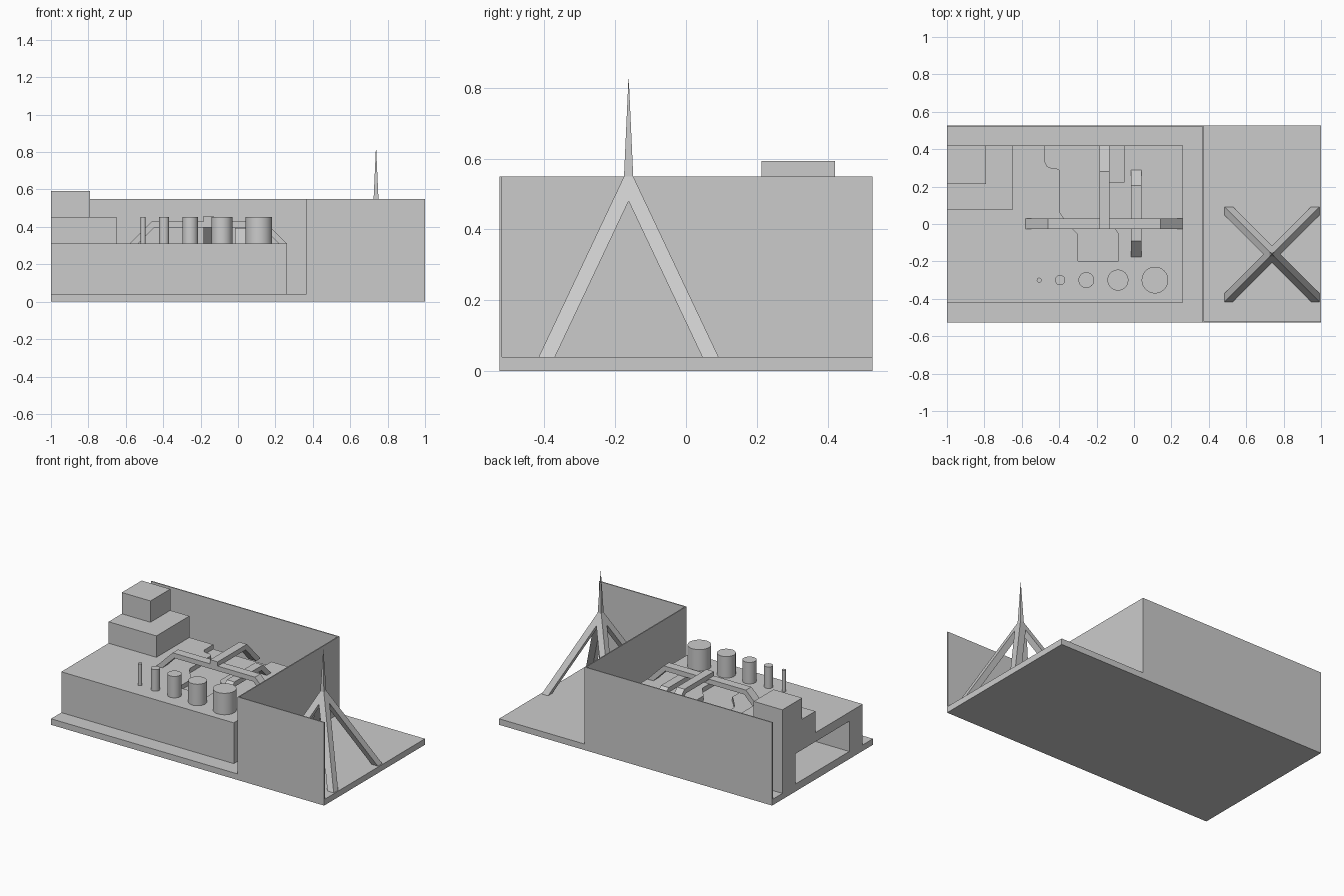
import bpy, bmesh
from mathutils import Vector

cube = bpy.data.objects.get("Cube")
if cube:
    bpy.data.objects.remove(cube, do_unlink=True)

grey = bpy.data.materials.new("plain_grey")
grey.use_nodes = True
grey.diffuse_color = (0.6, 0.6, 0.6, 1)
grey.node_tree.nodes["Principled BSDF"].inputs["Base Color"].default_value = (0.6, 0.6, 0.6, 1)


def finish(name, bm):
    bmesh.ops.recalc_face_normals(bm, faces=bm.faces)
    mesh = bpy.data.meshes.new(name)
    bm.to_mesh(mesh)
    bm.free()
    mesh.materials.append(grey)
    obj = bpy.data.objects.new(name, mesh)
    bpy.context.collection.objects.link(obj)
    return obj


def prism(name, outline, axis, start, end):
    """Extrude a flat outline along the x, y or z axis."""
    def place(p, d):
        co = list(p)
        co.insert("xyz".index(axis), d)
        return co
    bm = bmesh.new()
    face = bm.faces.new([bm.verts.new(place(p, start)) for p in outline])
    grown = bmesh.ops.extrude_face_region(bm, geom=[face])["geom"]
    shift = Vector(place((0, 0), end - start))
    bmesh.ops.translate(bm, vec=shift, verts=[v for v in grown if isinstance(v, bmesh.types.BMVert)])
    return finish(name, bm)


def box(name, x0, x1, y0, y1, z0, z1):
    return prism(name, [(x0, y0), (x1, y0), (x1, y1), (x0, y1)], "z", z0, z1)


def loft(name, rings):
    bm = bmesh.new()
    loops = [[bm.verts.new(p) for p in ring] for ring in rings]
    for low, high in zip(loops, loops[1:]):
        for i in range(len(low)):
            j = (i + 1) % len(low)
            bm.faces.new((low[i], low[j], high[j], high[i]))
    bm.faces.new(loops[0])
    bm.faces.new(loops[-1])
    return finish(name, bm)


def cut(target, cutter):
    cutter.hide_render = True
    mod = target.modifiers.new("cut", "BOOLEAN")
    mod.operation = "DIFFERENCE"
    mod.solver = "EXACT"
    mod.object = cutter
    bpy.context.view_layer.objects.active = target
    bpy.ops.object.modifier_apply(modifier=mod.name)
    bpy.data.objects.remove(cutter, do_unlink=True)


# Ground slab and thin screen walls
TOP, FLOOR, ROOF, T = 0.55, 0.04, 0.31, 0.007
box("ground_slab", -1, 1, -0.527, 0.527, 0, FLOOR)
box("back_wall", -1, 0.373, 0.527 - T, 0.527, FLOOR, TOP)
box("middle_wall", 0.373 - T, 0.373, -0.527, 0.527, FLOOR, TOP)
box("front_wall", 0.373, 1, -0.527, -0.527 + T, FLOOR, TOP)

# Main building with an open hall at one end and a sunken roof court
building = box("main_building", -1, 0.263, -0.42, 0.42, FLOOR, ROOF)
cut(building, box("hall_cutter", -1.1, 0.12, -0.28, 0.285, 0.05, 0.25))
court = [(-0.475, 0.45), (-0.475, 0.33), (-0.465, 0.308), (-0.445, 0.3), (-0.42, 0.3),
         (-0.4, 0.29), (-0.395, 0.27), (-0.395, 0.06), (-0.375, 0.03), (-0.325, -0.03),
         (-0.3, -0.055), (-0.3, -0.197), (-0.082, -0.197), (-0.082, -0.055), (-0.1, -0.03),
         (-0.15, 0.03), (-0.15, 0.225), (-0.05, 0.225), (-0.05, 0.45)]
cut(building, prism("court_cutter", court, "z", ROOF - 0.03, ROOF + 0.05))

# Stepped tower blocks
box("lower_step", -1, -0.65, 0.075, 0.42, ROOF, 0.452)
box("upper_step", -1, -0.79, 0.213, 0.42, 0.452, 0.593)

# Row of chimneys, growing in size
for i, (x, r) in enumerate([(-0.507, 0.013), (-0.395, 0.027), (-0.255, 0.042),
                            (-0.086, 0.056), (0.112, 0.071)]):
    bpy.ops.mesh.primitive_cylinder_add(vertices=48, radius=r, depth=0.142,
                                        location=(x, -0.3, ROOF + 0.071))
    chimney = bpy.context.object
    chimney.name = f"chimney_{i + 1}"
    chimney.data.materials.append(grey)
    bpy.ops.object.shade_smooth_by_angle()


# Bridge ducts with sloping ends
def duct(name, axis, side0, side1, start, end, top, thick):
    rise, lean = top - ROOF, thick * 1.4
    drop = thick * 0.4
    outline = [(start, ROOF), (start + rise, top), (end - rise, top), (end, ROOF),
               (end - lean, ROOF), (end - rise - drop, top - thick),
               (start + rise + drop, top - thick), (start + lean, ROOF)]
    return prism(name, outline, axis, side0, side1)


duct("long_duct", "y", -0.027, 0.03, -0.58, 0.263, 0.43, 0.032)
duct("low_cross_duct", "x", -0.017, 0.039, -0.177, 0.29, 0.395, 0.032)
prism("high_cross_duct", [(-0.027, 0.458), (0.28, 0.458), (0.42, ROOF), (0.375, ROOF),
                          (0.267, 0.425), (-0.027, 0.425)], "x", -0.185, -0.13)

# Four-legged mast with a needle spire
CX, CY = 0.738, -0.162


def square(sx, sy, outer, inner, z):
    return [(CX + sx * a, CY + sy * b, z)
            for a, b in ((outer, outer), (inner, outer), (inner, inner), (outer, inner))]


for sx, side in ((-1, "right"), (1, "left")):
    for sy, end in ((-1, "front"), (1, "back")):
        loft(f"mast_leg_{end}_{side}", [square(sx, sy, 0.254, 0.208, FLOOR),
                                       square(sx, sy, 0.046, 0, 0.48),
                                       square(sx, sy, 0.013, 0, TOP)])
loft("mast_spire", [square(1, 1, 0.013, -0.013, TOP), square(1, 1, 0.0005, -0.0005, 0.825)])
